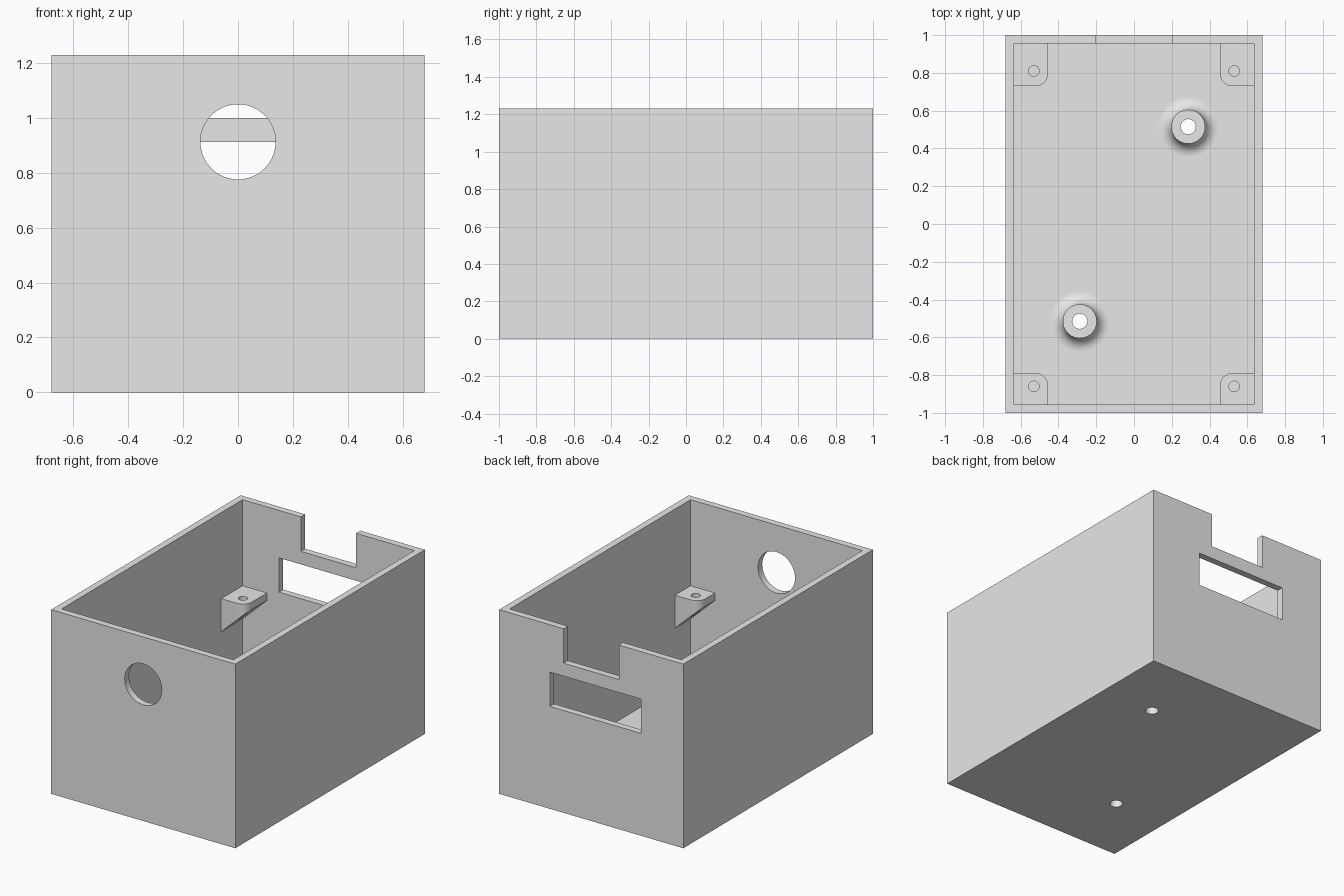
import bpy, bmesh, math
from mathutils import Matrix, Vector

cube = bpy.data.objects.get("Cube")
if cube:
    bpy.data.objects.remove(cube, do_unlink=True)

# Main sizes
HX, HY, H = 0.68, 1.0, 1.23
WALL = 0.045
IX, IY = HX - WALL, HY - WALL
FLOOR = 0.045
BOSSES = [(0.287, 0.515), (-0.287, -0.515)]

grey = bpy.data.materials.new("plain grey")
grey.use_nodes = True
grey.diffuse_color = (0.8, 0.8, 0.8, 1)
grey.node_tree.nodes["Principled BSDF"].inputs["Base Color"].default_value = (0.8, 0.8, 0.8, 1)


def finish(name, bm):
    bmesh.ops.recalc_face_normals(bm, faces=bm.faces)
    mesh = bpy.data.meshes.new(name)
    bm.to_mesh(mesh)
    bm.free()
    mesh.materials.append(grey)
    obj = bpy.data.objects.new(name, mesh)
    bpy.context.collection.objects.link(obj)
    return obj


def box(name, x0, x1, y0, y1, z0, z1):
    bm = bmesh.new()
    mat = Matrix.Translation(((x0 + x1) / 2, (y0 + y1) / 2, (z0 + z1) / 2))
    mat = mat @ Matrix.Diagonal((x1 - x0, y1 - y0, z1 - z0, 1))
    bmesh.ops.create_cube(bm, size=1, matrix=mat)
    return finish(name, bm)


def cylinder(name, centre, radius, depth, along_y=False):
    bm = bmesh.new()
    mat = Matrix.Translation(centre)
    if along_y:
        mat = mat @ Matrix.Rotation(math.pi / 2, 4, "X")
    bmesh.ops.create_cone(bm, cap_ends=True, segments=64, radius1=radius,
                          radius2=radius, depth=depth, matrix=mat)
    return finish(name, bm)


def activate(obj):
    bpy.ops.object.select_all(action="DESELECT")
    obj.select_set(True)
    bpy.context.view_layer.objects.active = obj


def cut(obj, cutter):
    cutter.hide_render = True
    activate(obj)
    mod = obj.modifiers.new("cut", "BOOLEAN")
    mod.operation = "DIFFERENCE"
    mod.solver = "EXACT"
    mod.object = cutter
    bpy.ops.object.modifier_apply(modifier=mod.name)
    bpy.data.objects.remove(cutter, do_unlink=True)


def smooth(obj):
    activate(obj)
    bpy.ops.object.shade_smooth_by_angle(angle=math.radians(30))


# Open case with front hole, rear notch, rear slot and floor holes
case = box("case", -HX, HX, -HY, HY, 0, H)
cut(case, box("cavity", -IX, IX, -IY, IY, FLOOR, H + 0.2))
cut(case, cylinder("front_hole", (0, -HY, 0.913), 0.137, 0.3, True))
cut(case, box("rear_notch", -0.204, 0.204, HY - 0.2, HY + 0.2, 1.0, H + 0.2))
cut(case, box("rear_slot", -0.367, 0.305, HY - 0.2, HY + 0.2, 0.684, 0.913))
for x, y in BOSSES:
    cut(case, cylinder("floor_hole", (x, y, 0), 0.04, 0.3))
smooth(case)


# Wedge shaped corner brackets with a rounded free corner and a screw hole
def bracket(name, sx, sy, length, hole_y):
    width, top, rad, sink = 0.18, 0.655, 0.065, 0.02
    plan = [(-sink, -sink), (width, -sink)]
    for i in range(13):
        a = math.pi / 2 * i / 12
        plan.append((width - rad + rad * math.cos(a), length - rad + rad * math.sin(a)))
    plan.append((-sink, length))
    bm = bmesh.new()
    upper, lower = [], []
    for u, v in plan:
        x, y = sx * (IX - u), sy * (IY - v)
        upper.append(bm.verts.new((x, y, top)))
        lower.append(bm.verts.new((x, y, top - 0.05 - 0.95 * (width - u))))
    bm.faces.new(upper)
    bm.faces.new(lower)
    for i in range(len(plan)):
        j = (i + 1) % len(plan)
        bm.faces.new((upper[i], upper[j], lower[j], lower[i]))
    obj = finish(name, bm)
    cut(obj, cylinder("screw_hole", (sx * 0.53, hole_y, top), 0.028, 0.6))
    smooth(obj)


for side, sx in (("left", 1), ("right", -1)):
    bracket("front_bracket_" + side, sx, -1, 0.165, -0.86)
    bracket("rear_bracket_" + side, sx, 1, 0.225, 0.81)


# Hollow floor bosses with a filleted foot
def boss(name, x, y):
    hole, outer, top, fillet = 0.04, 0.09, 0.16, 0.068
    profile = [(hole, FLOOR), (hole, top), (outer, top)]
    for i in range(11):
        a = math.pi + math.pi / 2 * i / 10
        profile.append((outer + fillet + fillet * math.cos(a),
                        FLOOR + fillet + fillet * math.sin(a)))
    bm = bmesh.new()
    verts = [bm.verts.new((r, 0, z)) for r, z in profile]
    edges = [bm.edges.new(pair) for pair in zip(verts, verts[1:])]
    bmesh.ops.spin(bm, geom=verts + edges, cent=(0, 0, 0), axis=(0, 0, 1),
                   angle=2 * math.pi, steps=64, use_merge=True)
    bmesh.ops.remove_doubles(bm, verts=bm.verts, dist=1e-5)
    bmesh.ops.translate(bm, verts=bm.verts, vec=Vector((x, y, 0)))
    smooth(finish(name, bm))


for label, (x, y) in zip(("rear", "front"), BOSSES):
    boss(label + "_boss", x, y)
